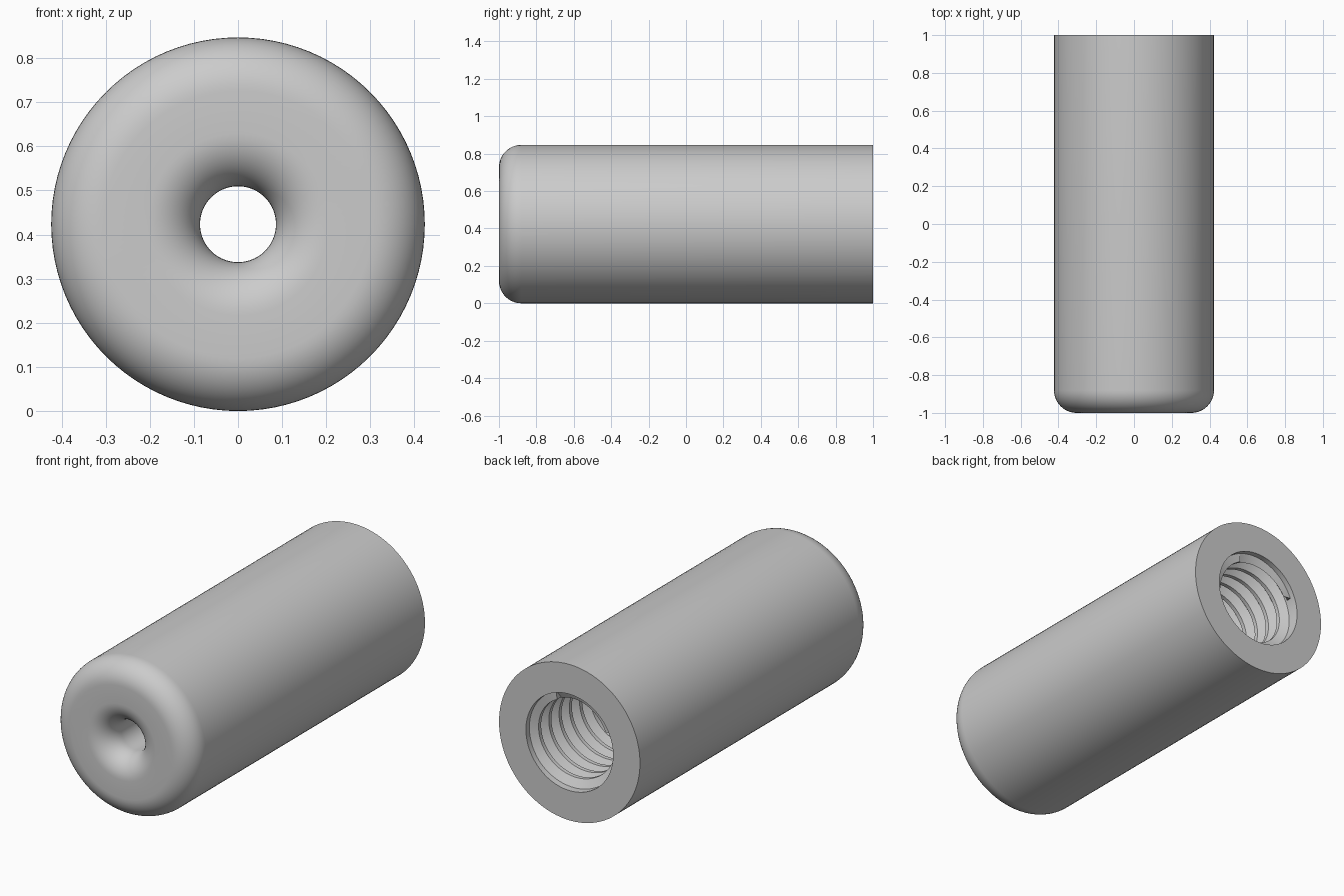
import bpy, bmesh, math

cube = bpy.data.objects.get("Cube")
if cube:
    bpy.data.objects.remove(cube, do_unlink=True)

grey = bpy.data.materials.new("satin grey")
grey.use_nodes = True
colour = (0.6, 0.6, 0.6, 1)
grey.diffuse_color = colour
grey.node_tree.nodes["Principled BSDF"].inputs["Base Color"].default_value = colour

SEG = 96
R = 0.4235              # outer radius
HOLE = 0.086            # narrow front hole
ROUND = 0.12            # edge rounding on the front
MAJOR, MINOR = 0.262, 0.218
PITCH = 0.088
BORE_END = -0.3         # inner end of the threaded bore


def arc(cy, cr, radius, start, end, steps=12):
    """Points (y, r) along an arc, angles in degrees."""
    angles = [math.radians(start + (end - start) * i / steps) for i in range(steps + 1)]
    return [(cy + radius * math.sin(a), cr + radius * math.cos(a)) for a in angles]


def ring_surface(name, rows, point):
    """Closed rings around the y axis, point(row, angle) gives (y, r)."""
    bm = bmesh.new()
    rings = []
    for i in range(rows):
        ring = []
        for j in range(SEG):
            a = 2 * math.pi * j / SEG
            y, r = point(i, a)
            ring.append(bm.verts.new((r * math.cos(a), y, R + r * math.sin(a))))
        rings.append(ring)
    return bm, rings


def finish(name, bm, angle):
    mesh = bpy.data.meshes.new(name)
    bm.to_mesh(mesh)
    bm.free()
    mesh.materials.append(grey)
    obj = bpy.data.objects.new(name, mesh)
    bpy.context.collection.objects.link(obj)
    bpy.ops.object.select_all(action="DESELECT")
    obj.select_set(True)
    bpy.context.view_layer.objects.active = obj
    bpy.ops.object.shade_smooth_by_angle(angle=math.radians(angle))


# Sleeve: back face, outer wall, rounded front, flared narrow hole, drill cone
profile = [(1, MAJOR), (1, R)]
profile += arc(-1 + ROUND, R - ROUND, ROUND, 0, -90)
profile += arc(-1 + ROUND, HOLE + ROUND, ROUND, -90, -180)
profile += [(BORE_END - 0.08, HOLE), (BORE_END, MINOR)]
bm, rings = ring_surface("sleeve", len(profile), lambda i, a: profile[i])
for lower, upper in zip(rings, rings[1:]):
    for j in range(SEG):
        k = (j + 1) % SEG
        bm.faces.new((lower[j], upper[j], upper[k], lower[k]))
bmesh.ops.recalc_face_normals(bm, faces=bm.faces)
finish("sleeve", bm, 30)

# Threaded bore: helical rows, flattened where they run past either end
PHASES = [(0, MINOR), (0.25, MINOR), (0.55, MAJOR), (0.7, MAJOR)]
THREAD_TOP = 0.97
turns = math.ceil((THREAD_TOP - BORE_END) / PITCH) + 2


def thread_point(i, a):
    phase, r = PHASES[i % len(PHASES)]
    y = BORE_END + PITCH * (i // len(PHASES) - 1 + phase + a / (2 * math.pi))
    if y < BORE_END:
        return BORE_END, MINOR
    if y > THREAD_TOP:
        return THREAD_TOP, MAJOR
    return y, r


bm, rings = ring_surface("thread", turns * len(PHASES), thread_point)
step = len(PHASES)
for i in range(len(rings) - 1):
    for j in range(SEG):
        k = (j + 1) % SEG
        # the last column joins the row one full turn further on
        n = i + step if k == 0 else i
        if n + 1 < len(rings):
            bm.faces.new((rings[i][j], rings[i + 1][j], rings[n + 1][k], rings[n][k]))
# Plain lead-in between the thread and the back face
rim = [bm.verts.new((v.co.x, 1, v.co.z)) for v in rings[-1]]
for j in range(SEG):
    k = (j + 1) % SEG
    bm.faces.new((rings[-1][j], rim[j], rim[k], rings[-1][k]))
bmesh.ops.remove_doubles(bm, verts=bm.verts, dist=0.0001)
bmesh.ops.dissolve_degenerate(bm, dist=0.0001, edges=bm.edges)
bmesh.ops.recalc_face_normals(bm, faces=bm.faces)
middle = bm.faces[:] if bm.faces else []
# Make the bore face its own axis
facing = sum(f.normal.x * f.calc_center_median().x
             + f.normal.z * (f.calc_center_median().z - R) for f in middle)
if facing > 0:
    bmesh.ops.reverse_faces(bm, faces=middle)
finish("threaded_bore", bm, 30)
